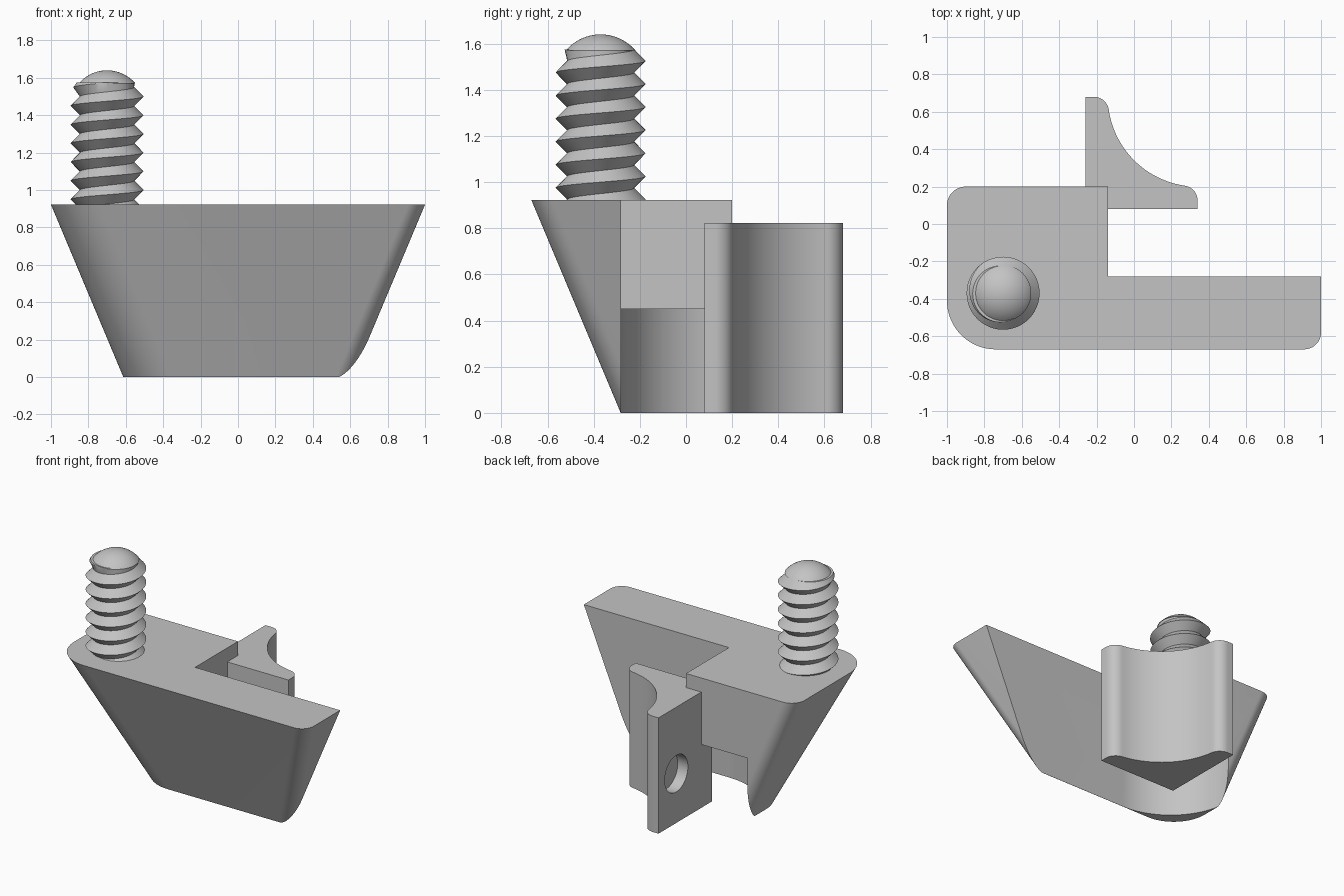
import bpy, bmesh
from math import sin, cos, pi, radians, sqrt
from mathutils import Vector

cube = bpy.data.objects.get("Cube")
if cube:
    bpy.data.objects.remove(cube)

grey = bpy.data.materials.new("plain_grey")
grey.use_nodes = True
colour = (0.55, 0.55, 0.55, 1)
grey.diffuse_color = colour
grey.node_tree.nodes["Principled BSDF"].inputs["Base Color"].default_value = colour


def add_object(name, bm):
    bmesh.ops.recalc_face_normals(bm, faces=bm.faces)
    mesh = bpy.data.meshes.new(name)
    bm.to_mesh(mesh)
    bm.free()
    mesh.materials.append(grey)
    obj = bpy.data.objects.new(name, mesh)
    bpy.context.collection.objects.link(obj)
    return obj


def arc(cx, cy, r, start, end, steps=16):
    angles = [radians(start + (end - start) * i / steps) for i in range(steps + 1)]
    return [(cx + r * cos(a), cy + r * sin(a)) for a in angles]


def loft(name, low, high, z0, z1):
    """Solid between two outlines with matching points."""
    bm = bmesh.new()
    a = [bm.verts.new((x, y, z0)) for x, y in low]
    b = [bm.verts.new((x, y, z1)) for x, y in high]
    n = len(a)
    for i in range(n):
        j = (i + 1) % n
        bm.faces.new((a[i], a[j], b[j], b[i]))
    bm.faces.new(a[::-1])
    bm.faces.new(b)
    return add_object(name, bm)


def cut(obj, cutter):
    cutter.hide_render = True
    mod = obj.modifiers.new("cut", 'BOOLEAN')
    mod.operation = 'DIFFERENCE'
    mod.solver = 'EXACT'
    mod.object = cutter
    bpy.context.view_layer.objects.active = obj
    bpy.ops.object.modifier_apply(modifier=mod.name)
    bpy.data.objects.remove(cutter)


def smooth(obj):
    bpy.ops.object.select_all(action='DESELECT')
    obj.select_set(True)
    bpy.context.view_layer.objects.active = obj
    bpy.ops.object.shade_smooth_by_angle(angle=radians(30))


def slice_flat(bm, z, normal):
    """Trim on a level plane and close the opening."""
    bmesh.ops.bisect_plane(bm, geom=bm.verts[:] + bm.edges[:] + bm.faces[:],
                           plane_co=(0, 0, z), plane_no=(0, 0, normal), clear_outer=True)


def fill_holes(bm):
    bmesh.ops.holes_fill(bm, edges=[e for e in bm.edges if e.is_boundary], sides=0)


# Tapered body: rounded outline drawn in on three sides towards the foot
TOP, BACK, INNER_X, INNER_Y = 0.922, 0.2, -0.14, -0.282


def body_outline(inset):
    left, right, front = -1 + inset, 1 - inset, -0.67 + inset
    return (arc(left + 0.26, front + 0.26, 0.26, 180, 270, 24)
            + arc(right - 0.09, front + 0.09, 0.09, 270, 360)
            + [(right, BACK)]
            + arc(left + 0.1, BACK - 0.1, 0.1, 90, 180))


body = loft("tapered_body", body_outline(0.387), body_outline(0), 0, TOP)

# Open corner that leaves an L shape
notch = [(INNER_X, INNER_Y), (1.3, INNER_Y), (1.3, 0.5), (INNER_X, 0.5)]
cut(body, loft("notch_cutter", notch, notch, -0.2, 1.2))

# Quarter round undercut below the block
cove = arc(INNER_X, BACK, BACK - INNER_Y, 270, 180, 32)
cove += [(cove[-1][0], 0.4), (0.1, 0.4), (0.1, -0.2)]
cut(body, loft("cove_cutter", cove, cove, -0.2, 0.45))
smooth(body)

# Corner bracket with a hollow outer curve, symmetric about its diagonal
R, TIP = 0.48, 0.08
CX, CY = 0.34, 0.68
tip_y = CY - sqrt((R + TIP) ** 2 - TIP ** 2)
swing = 82
tip_arc = arc(CX - TIP, tip_y, TIP, 0, swing, 12)
mirrored = [(y - CX, x + CX) for x, y in reversed(tip_arc)]
hollow = arc(CX, CY, R, 180 + swing, 270 - swing, 32)[1:-1]
outline = [(-0.26, 0.08), (CX, 0.08)] + tip_arc + hollow + mirrored + [(-0.26, mirrored[-1][1])]
bracket = loft("corner_bracket", outline, outline, 0, 0.822)

# Blind round hole in the flat side of the bracket
ring = arc(0, 0, 0.13, 0, 360, 40)[:-1]
drill = loft("hole_cutter", ring, ring, -0.1, 0.08)
for v in drill.data.vertices:
    x, y, z = v.co
    v.co = Vector((-0.26 + z, 0.48 + x, 0.35 + y))
cut(bracket, drill)
smooth(bracket)

# Threaded stud: one right-hand helical ridge
SX, SY, ROOT, CREST, PITCH, STEPS = -0.7, -0.37, 0.145, 0.195, 0.1, 48
RIM, PEAK = 1.575, 1.64
bm = bmesh.new()
roots, crests = [], []
for i in range(STEPS * 10):
    a = 2 * pi * i / STEPS
    z = 0.8 + PITCH * i / STEPS
    r = min(CREST, max(ROOT + 0.002, ROOT + RIM + 0.01 - z))
    crests.append(bm.verts.new((SX + r * cos(a), SY + r * sin(a), z)))
    roots.append(bm.verts.new((SX + ROOT * cos(a), SY + ROOT * sin(a), z - PITCH / 2)))
for i in range(len(roots) - 1):
    bm.faces.new((roots[i], roots[i + 1], crests[i + 1], crests[i]))
    k = i + STEPS
    if k + 1 < len(roots):
        bm.faces.new((crests[i], crests[i + 1], roots[k + 1], roots[k]))
slice_flat(bm, 0.9, -1)
slice_flat(bm, RIM, 1)
fill_holes(bm)
smooth(add_object("threaded_stud", bm))

# Shallow domed end of the stud
rise, base = PEAK - RIM, ROOT + 0.002
radius = (base ** 2 + rise ** 2) / (2 * rise)
bm = bmesh.new()
bmesh.ops.create_uvsphere(bm, u_segments=48, v_segments=48, radius=radius)
bmesh.ops.translate(bm, verts=bm.verts, vec=(SX, SY, PEAK - radius))
slice_flat(bm, RIM - 0.004, -1)
fill_holes(bm)
smooth(add_object("stud_dome", bm))
